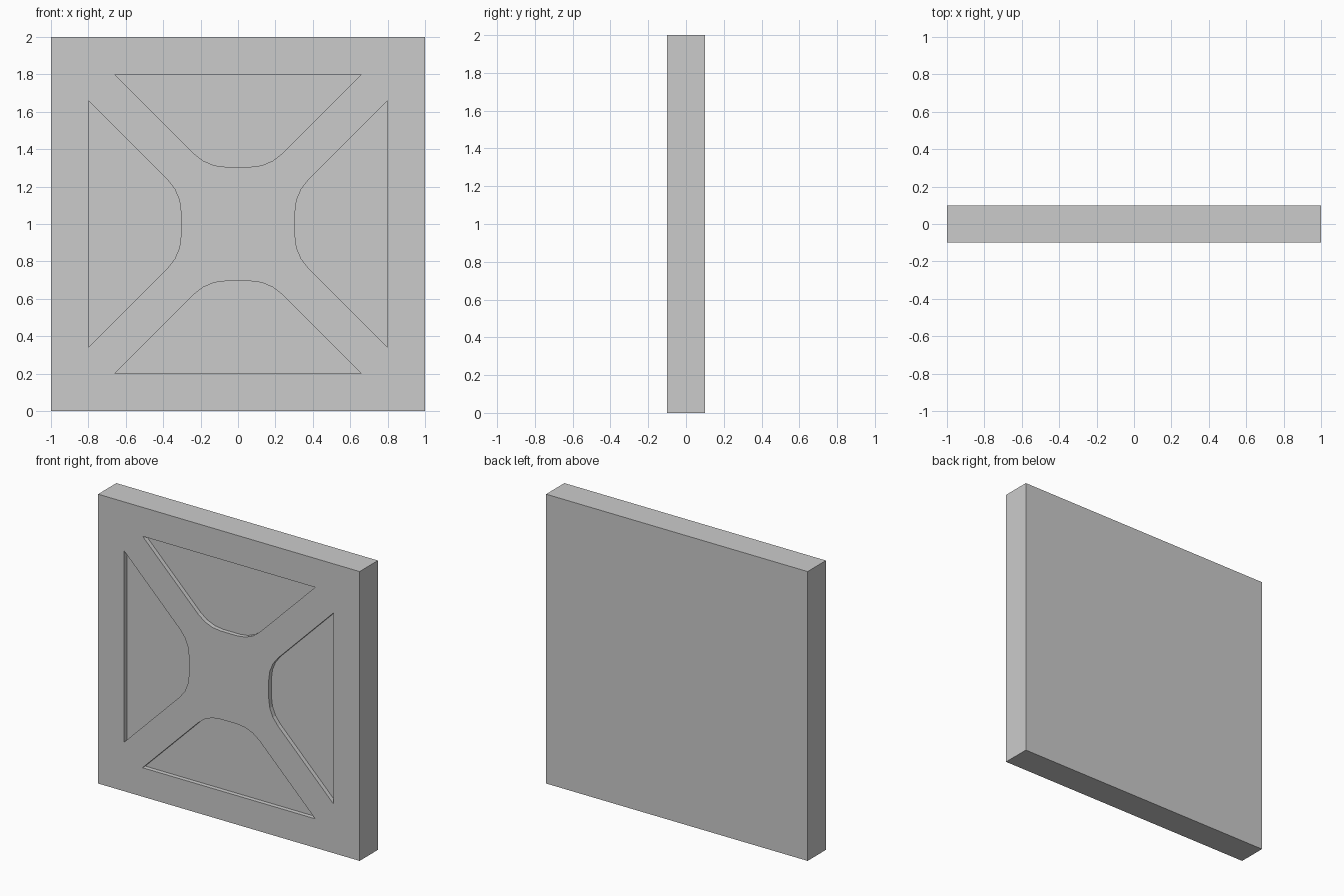
import bpy, bmesh, math
from mathutils import Matrix, Vector

if "Cube" in bpy.data.objects:
    bpy.data.objects.remove(bpy.data.objects["Cube"])

DEPTH = 0.03   # pocket depth

# Square panel
bpy.ops.mesh.primitive_cube_add(size=1, location=(0, 0, 1))
panel = bpy.context.object
panel.name = "wall_panel"
panel.scale = (2, 0.2, 2)
bpy.ops.object.transform_apply(location=True, scale=True)

# Pocket profile about the panel centre: straight outer edge, 45 degree sides, rounded tip
half = [(0.66, 0.80)]
for deg in (45, 30, 15, 0):
    a = math.radians(deg)
    half.append((0.065 + 0.24 * math.sin(a), 0.545 - 0.24 * math.cos(a)))
profile = half + [(-x, z) for x, z in reversed(half)]

# Four pocket cutters, each a quarter turn apart
bm = bmesh.new()
for k in range(4):
    turn = Matrix.Rotation(k * math.pi / 2, 4, 'Y')
    verts = [bm.verts.new(turn @ Vector((x, -0.2, z)) + Vector((0, 0, 1))) for x, z in profile]
    face = bm.faces.new(verts)
    ext = bmesh.ops.extrude_face_region(bm, geom=[face])
    moved = [g for g in ext["geom"] if isinstance(g, bmesh.types.BMVert)]
    bmesh.ops.translate(bm, verts=moved, vec=(0, 0.1 + DEPTH, 0))
bmesh.ops.recalc_face_normals(bm, faces=bm.faces)
mesh = bpy.data.meshes.new("pocket_cutter")
bm.to_mesh(mesh)
bm.free()
cutter = bpy.data.objects.new("pocket_cutter", mesh)
bpy.context.collection.objects.link(cutter)
cutter.hide_render = True

# Cut the pockets into the front face
mod = panel.modifiers.new("pockets", 'BOOLEAN')
mod.operation = 'DIFFERENCE'
mod.solver = 'EXACT'
mod.object = cutter
bpy.context.view_layer.objects.active = panel
bpy.ops.object.modifier_apply(modifier=mod.name)
bpy.data.objects.remove(cutter)
